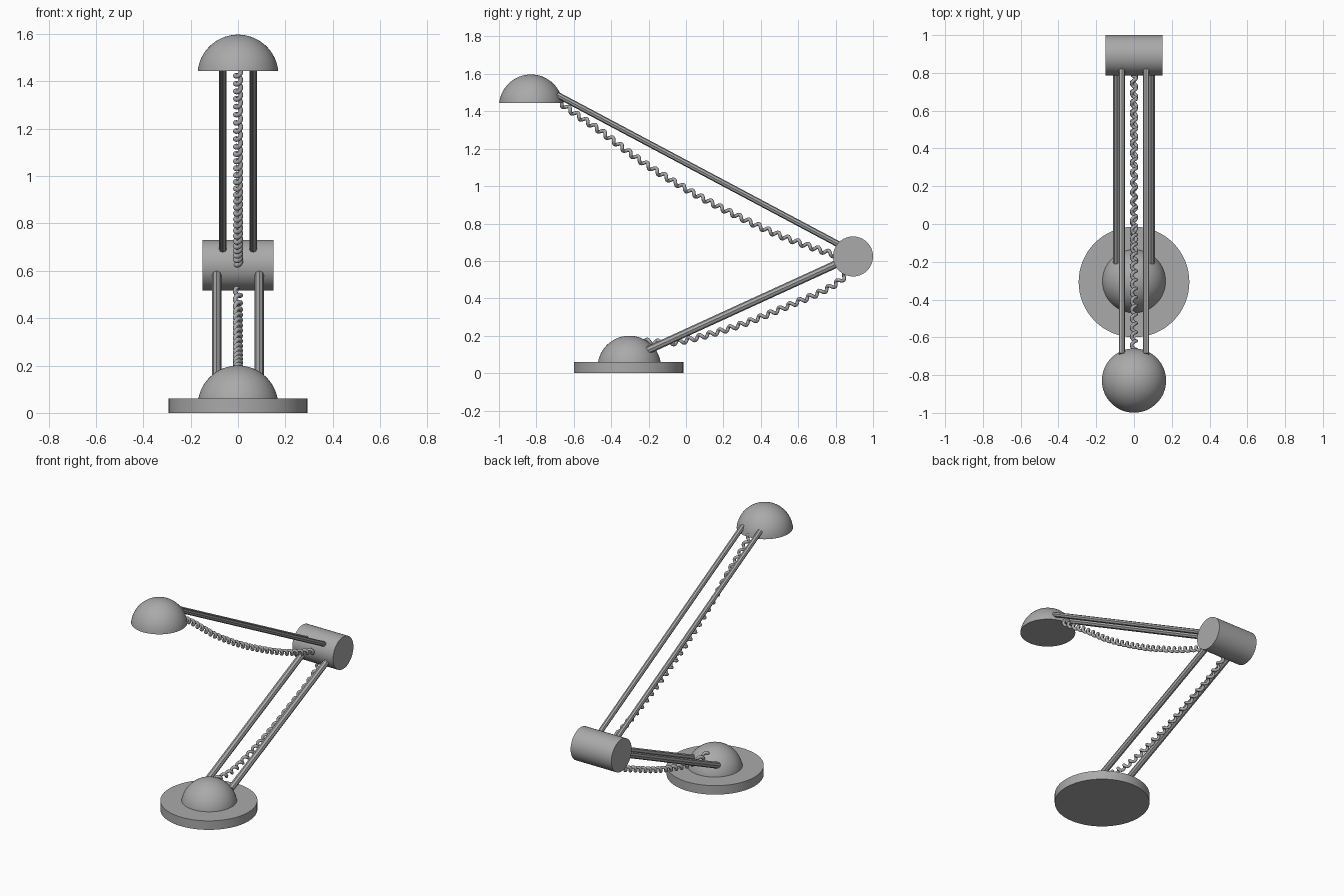
import bpy, bmesh, math
from mathutils import Vector

if "Cube" in bpy.data.objects:
    bpy.data.objects.remove(bpy.data.objects["Cube"])

grey = bpy.data.materials.new("lamp grey")
grey.diffuse_color = (0.4, 0.4, 0.4, 1)
grey.use_nodes = True
grey.node_tree.nodes["Principled BSDF"].inputs["Base Color"].default_value = grey.diffuse_color


def finish(name, bm, angle=30):
    me = bpy.data.meshes.new(name)
    bmesh.ops.recalc_face_normals(bm, faces=bm.faces)
    bm.to_mesh(me)
    bm.free()
    me.materials.append(grey)
    ob = bpy.data.objects.new(name, me)
    bpy.context.collection.objects.link(ob)
    bpy.ops.object.select_all(action='DESELECT')
    ob.select_set(True)
    bpy.context.view_layer.objects.active = ob
    bpy.ops.object.shade_smooth_by_angle(angle=math.radians(angle))
    return ob


def cylinder(name, a, b, r, sides):
    """Closed cylinder from point a to point b."""
    a, b = Vector(a), Vector(b)
    bm = bmesh.new()
    bmesh.ops.create_cone(bm, cap_ends=True, segments=sides, radius1=r, radius2=r,
                          depth=(b - a).length)
    rot = (b - a).to_track_quat('Z', 'Y').to_matrix()
    bmesh.ops.rotate(bm, verts=bm.verts, cent=(0, 0, 0), matrix=rot)
    bmesh.ops.translate(bm, verts=bm.verts, vec=(a + b) / 2)
    return finish(name, bm)


def dome(name, centre, r, cut_z):
    """Top of a sphere, cut flat and closed at height cut_z."""
    bm = bmesh.new()
    bmesh.ops.create_uvsphere(bm, u_segments=64, v_segments=32, radius=r)
    bmesh.ops.translate(bm, verts=bm.verts, vec=centre)
    geom = bm.verts[:] + bm.edges[:] + bm.faces[:]
    res = bmesh.ops.bisect_plane(bm, geom=geom, plane_co=(0, 0, cut_z),
                                 plane_no=(0, 0, 1), clear_inner=True)
    edges = [e for e in res["geom_cut"] if isinstance(e, bmesh.types.BMEdge)]
    bmesh.ops.contextual_create(bm, geom=edges)
    return finish(name, bm)


def smooth_path(pts, n=40):
    """Catmull-Rom points through (y, z) pairs."""
    p = [Vector((0, y, z)) for y, z in pts]
    p = [2 * p[0] - p[1]] + p + [2 * p[-1] - p[-2]]
    out = []
    for i in range(1, len(p) - 2):
        a, b, c, d = p[i - 1:i + 3]
        for k in range(n):
            t = k / n
            out.append(0.5 * (2 * b + (c - a) * t + (2 * a - 5 * b + 4 * c - d) * t * t
                              + (3 * b - a - 3 * c + d) * t ** 3))
    return out + [p[-2]]


def coiled_cable(name, pts, pitch=0.057, coil_r=0.012, wire_r=0.0095, sides=8):
    """Helix wound around a sagging path, swept with a round section."""
    path = smooth_path(pts)
    helix, length = [], 0.0
    side = Vector((1, 0, 0))
    step, target = pitch / 14, 0.0
    for a, b in zip(path, path[1:]):
        seg = (b - a).length
        tan = (b - a).normalized()
        up = tan.cross(side)
        while target <= length + seg:
            ang = 2 * math.pi * target / pitch
            helix.append(a + tan * (target - length)
                         + coil_r * (math.cos(ang) * side + math.sin(ang) * up))
            target += step
        length += seg
    bm = bmesh.new()
    rings = []
    for i, c in enumerate(helix):
        t = (helix[min(i + 1, len(helix) - 1)] - helix[max(i - 1, 0)]).normalized()
        u = (side - t * side.dot(t)).normalized()
        v = t.cross(u)
        rings.append([bm.verts.new(c + wire_r * (math.cos(w) * u + math.sin(w) * v))
                      for w in (2 * math.pi * k / sides for k in range(sides))])
    for r0, r1 in zip(rings, rings[1:]):
        for k in range(sides):
            j = (k + 1) % sides
            bm.faces.new((r0[k], r0[j], r1[j], r1[k]))
    bm.faces.new(rings[0])
    bm.faces.new(rings[-1])
    return finish(name, bm, 50)


# Base plate and base dome
BY = -0.307
cylinder("base_plate", (0, BY, 0), (0, BY, 0.06), 0.293, 64)
dome("base_dome", (0, BY + 0.004, 0.03), 0.17, 0.058)

# Elbow drum
cylinder("elbow_drum", (-0.15, 0.893, 0.624), (0.15, 0.893, 0.624), 0.107, 64)

# Lamp shade
dome("lamp_shade", (0, -0.829, 1.426), 0.171, 1.444)

# Paired arm rods
for s, label in ((-1, "left"), (1, "right")):
    cylinder("lower_rod_" + label, (s * 0.09, -0.205, 0.122),
             (s * 0.09, 0.87, 0.614), 0.0205, 8)
    cylinder("upper_rod_" + label, (s * 0.064, -0.69, 1.489),
             (s * 0.064, 0.87, 0.66), 0.0165, 8)

# Coiled cables
coiled_cable("lower_cable", [(-0.25, 0.178), (-0.19, 0.167), (-0.06, 0.165), (0.128, 0.208),
                             (0.34, 0.276), (0.556, 0.364), (0.717, 0.432), (0.81, 0.485),
                             (0.87, 0.54)])
coiled_cable("upper_cable", [(-0.71, 1.475), (-0.594, 1.388), (-0.46, 1.297), (-0.246, 1.138),
                             (0, 0.985), (0.235, 0.86), (0.5, 0.737), (0.78, 0.637),
                             (0.83, 0.625)])
